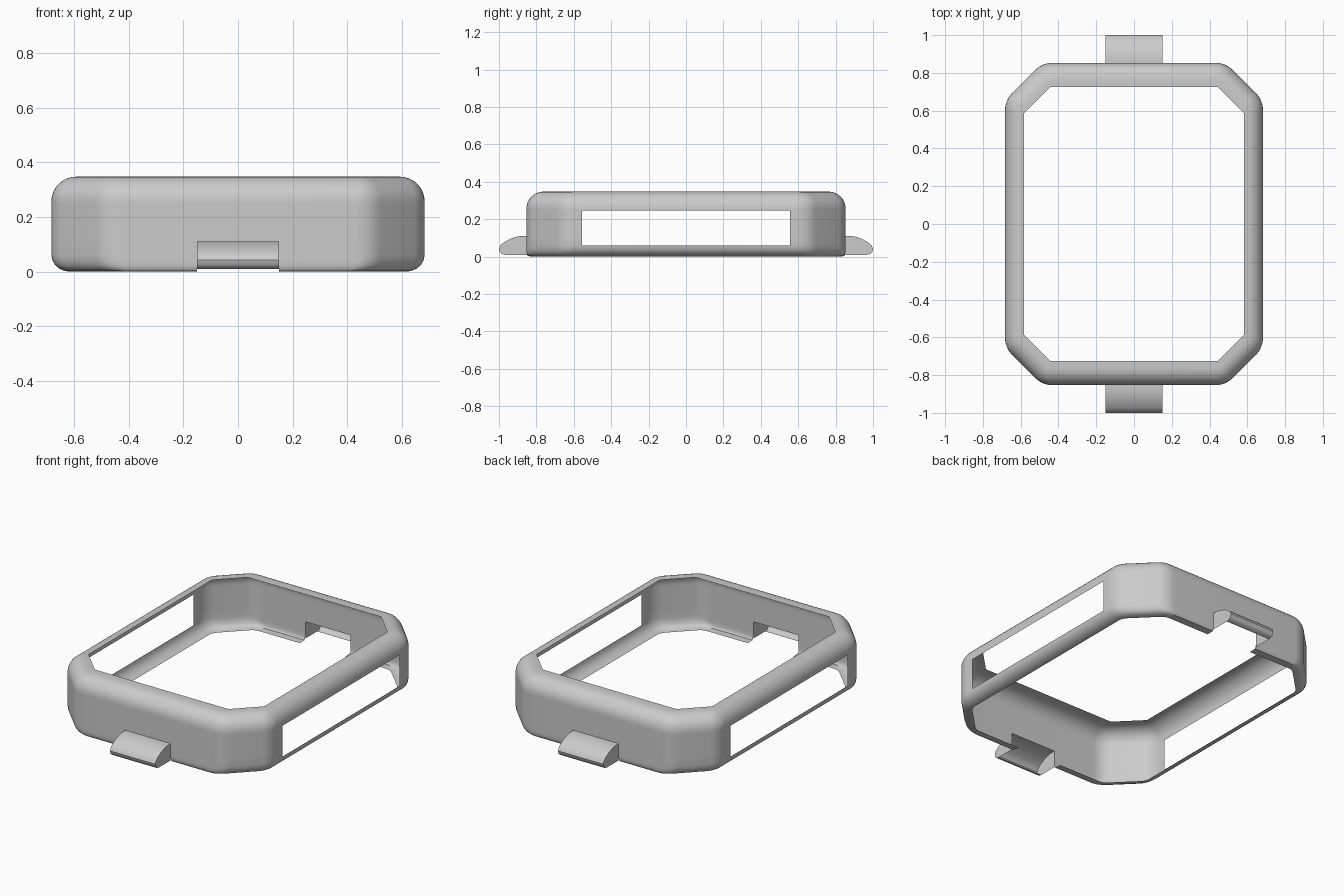
import bpy, math

if "Cube" in bpy.data.objects:
    bpy.data.objects.remove(bpy.data.objects["Cube"])

HX, HY, CORNER = 0.683, 0.853, 1.338   # half width, half length, x+y on the chamfer
WIN_Y, LUG_X, LUG_Z = 0.555, 0.15, 0.11
R = 0.13                               # outer corner rounding


def quarter_outline(ix, iy, ic):
    """One quarter of the rounded, chamfered outline, inset per side."""
    X, Y, c = HX - ix, HY - iy, CORNER - math.sqrt(2) * ic
    r = max(R - ic, 0.006)
    t = r * math.tan(math.pi / 8)
    pts = [(X, 0), (X, WIN_Y)]
    for cx, cy, start in ((X - r, c - X - t, 0), (c - Y - t, Y - r, 45)):
        for k in range(7):
            a = math.radians(start + 45 * k / 6)
            pts.append((cx + r * math.cos(a), cy + r * math.sin(a)))
    return pts + [(LUG_X, Y), (0, Y)]


def add_part(name, verts, faces):
    """Make a mesh object mirrored over x and y, smooth with sharp edges kept."""
    me = bpy.data.meshes.new(name)
    me.from_pydata(verts, [], faces)
    ob = bpy.data.objects.new(name, me)
    bpy.context.collection.objects.link(ob)
    bpy.ops.object.select_all(action='DESELECT')
    ob.select_set(True)
    bpy.context.view_layer.objects.active = ob
    bpy.ops.object.shade_smooth_by_angle(angle=math.radians(35))
    m = ob.modifiers.new("mirror", 'MIRROR')
    m.use_axis = (True, True, False)
    m.merge_threshold = 0.0005
    return ob


# Wall cross-section from bottom lip to top lip: inset x, inset y, inset corner, z
section = [(0.065, 0.05, 0.06, 0.0), (0.05, 0.008, 0.035, 0.002),
           (0.032, 0.003, 0.018, 0.009), (0.015, 0.0, 0.008, 0.022),
           (0.004, 0.0, 0.002, 0.04), (0, 0, 0, 0.06),
           (0, 0, 0, LUG_Z), (0, 0, 0, 0.245)]
for k in range(9):
    a = math.radians(90 * k / 8)
    i = 0.09 * (1 - math.cos(a))
    section.append((i, i, i, 0.257 + 0.09 * math.sin(a)))
section.append((0.1, 0.128, 0.12, 0.347))

# Case shell, leaving out the side window and the lug opening
verts, faces = [], []
for ix, iy, ic, z in section:
    verts += [(x, y, z) for x, y in quarter_outline(ix, iy, ic)]
n = len(verts) // len(section)
for j in range(len(section) - 1):
    for i in range(n - 1):
        window = i == 0 and 0.059 < section[j][3] < 0.24
        lug_gap = i == n - 2 and section[j][3] < LUG_Z - 0.001
        if not (window or lug_gap):
            faces.append((j * n + i, j * n + i + 1, (j + 1) * n + i + 1, (j + 1) * n + i))
add_part("case_shell", verts, faces)

# Hollow lugs at both ends, open underneath
profile = [(HY, 0.11), (0.885, 0.11), (0.915, 0.104), (0.945, 0.092), (0.975, 0.075),
           (0.992, 0.06), (1.0, 0.042), (0.996, 0.025), (0.985, 0.014), (0.965, 0.009)]
p = len(profile)
verts = [(x, y, z) for x in (0, LUG_X) for y, z in profile] + [(LUG_X, HY, 0.009)]
faces = [(k, p + k, p + k + 1, k + 1) for k in range(p - 1)]
faces.append(tuple(range(2 * p, p - 1, -1)))
add_part("strap_lugs", verts, faces)
